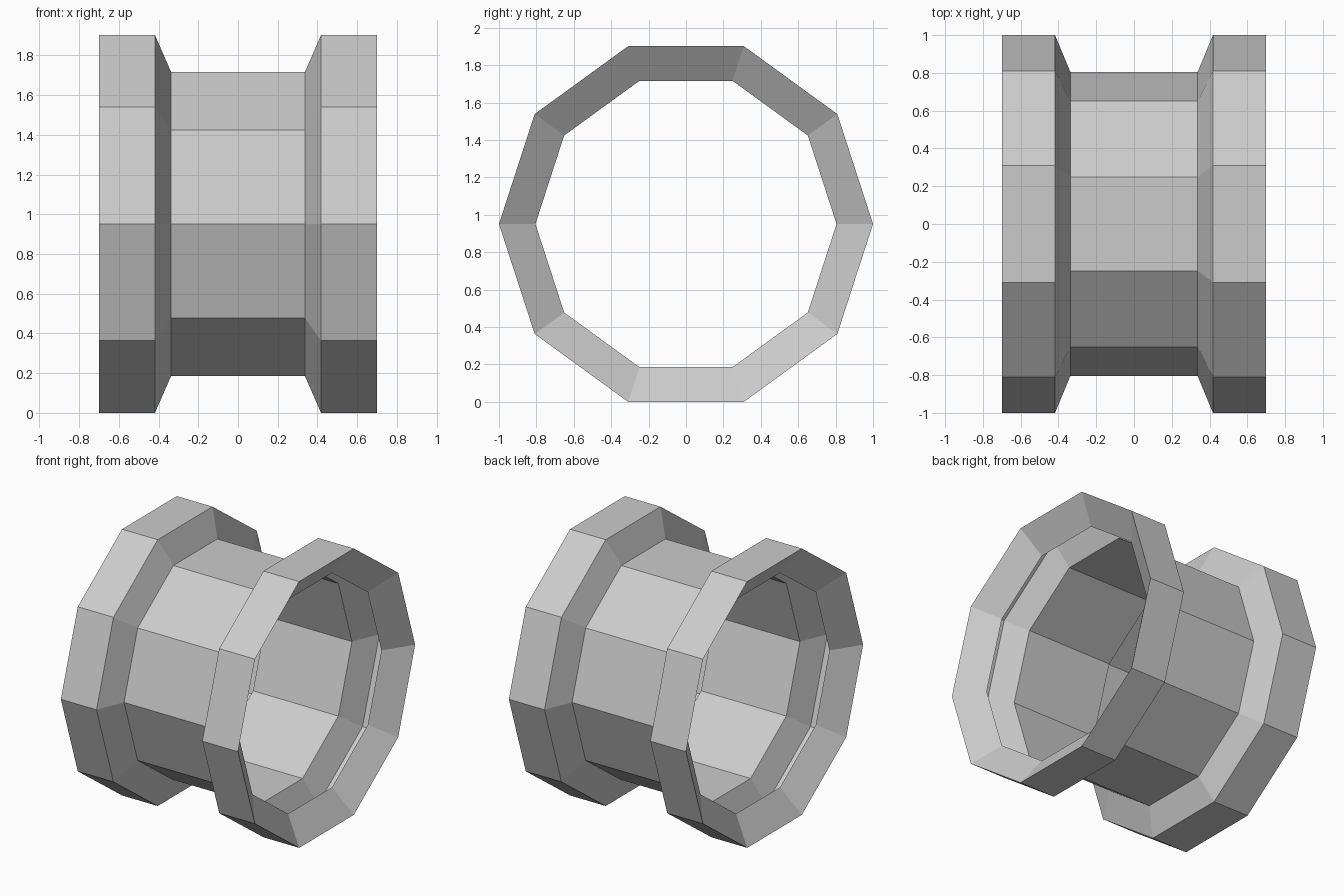
import bpy, math

if "Cube" in bpy.data.objects:
    bpy.data.objects.remove(bpy.data.objects["Cube"])

SIDES = 10
CENTRE_Z = math.sin(math.radians(72))   # flat of the decagon rests on z = 0


def ring_shell(name, profile):
    """Open ten-sided shell: (x, radius) profile turned round the x axis."""
    verts, faces = [], []
    for x, r in profile:
        for i in range(SIDES):
            a = 2 * math.pi * i / SIDES
            verts.append((x, r * math.cos(a), CENTRE_Z + r * math.sin(a)))
    for k in range(len(profile) - 1):
        for i in range(SIDES):
            j = (i + 1) % SIDES
            p, q = k * SIDES, (k + 1) * SIDES
            faces.append((p + i, q + i, q + j, p + j)[::-1])
    mesh = bpy.data.meshes.new(name)
    mesh.from_pydata(verts, [], faces)
    obj = bpy.data.objects.new(name, mesh)
    bpy.context.collection.objects.link(obj)
    return obj


# Central thin-walled barrel
ring_shell("barrel", [(-0.337, 0.805), (0.337, 0.805)])

# End flanges: outer cone, rim band, and lip tapering back inside
flange = [(0.337, 0.805), (0.418, 1.0), (0.70, 1.0), (0.57, 0.805)]
ring_shell("right_flange", flange)
ring_shell("left_flange", [(-x, r) for x, r in reversed(flange)])
